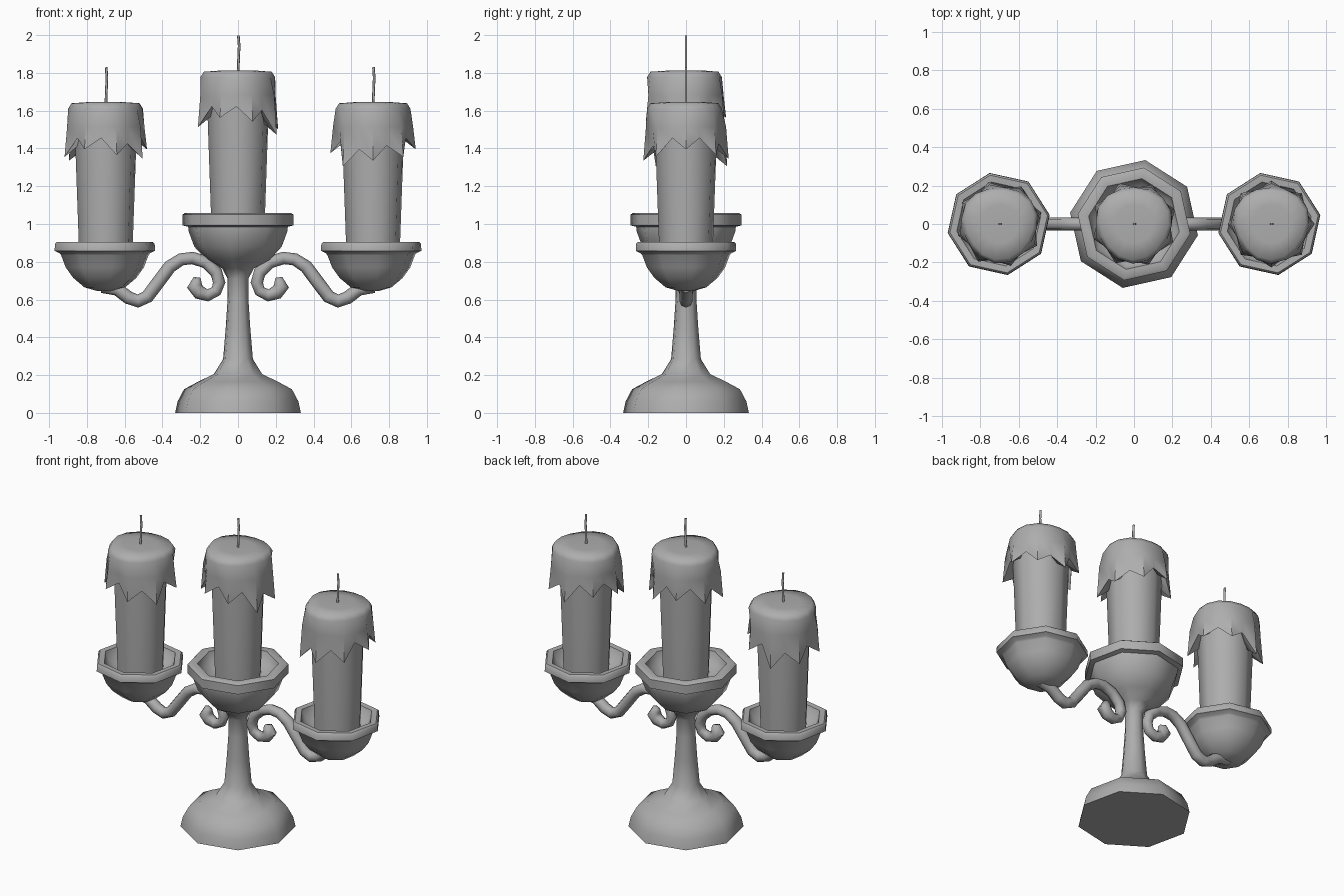
import bpy, bmesh, math
from mathutils import Vector

if "Cube" in bpy.data.objects:
    bpy.data.objects.remove(bpy.data.objects["Cube"], do_unlink=True)

grey = bpy.data.materials.new("plain_grey")
grey.use_nodes = True
grey.diffuse_color = (0.42, 0.42, 0.42, 1)
grey.node_tree.nodes["Principled BSDF"].inputs["Base Color"].default_value = (0.42, 0.42, 0.42, 1)


def loft(name, rings, location=(0, 0, 0), sharp=50):
    """Skin a list of equal rings of points and close both ends."""
    bm = bmesh.new()
    loops = [[bm.verts.new(p) for p in ring] for ring in rings]
    n = len(loops[0])
    for a, b in zip(loops, loops[1:]):
        for i in range(n):
            j = (i + 1) % n
            bm.faces.new((a[i], a[j], b[j], b[i]))
    bm.faces.new(loops[0][::-1])
    bm.faces.new(loops[-1])
    bmesh.ops.recalc_face_normals(bm, faces=bm.faces)
    mesh = bpy.data.meshes.new(name)
    bm.to_mesh(mesh)
    bm.free()
    mesh.materials.append(grey)
    obj = bpy.data.objects.new(name, mesh)
    obj.location = location
    bpy.context.collection.objects.link(obj)
    bpy.ops.object.select_all(action='DESELECT')
    obj.select_set(True)
    bpy.context.view_layer.objects.active = obj
    bpy.ops.object.shade_smooth_by_angle(angle=math.radians(sharp))
    return obj


def circle(r, z, turn, n=8):
    return [(r * math.cos(turn + math.tau * i / n),
             r * math.sin(turn + math.tau * i / n), z) for i in range(n)]


def lathe(name, profile, turn, x=0):
    return loft(name, [circle(r, z, math.radians(turn)) for r, z in profile], (x, 0, 0))


def tube(name, path, radii, sides, side=1):
    """Sweep a ring along a path that lies in the xz plane."""
    pts = [Vector((side * x, 0, z)) for x, z in path]
    rings = []
    for i, p in enumerate(pts):
        t = (pts[min(i + 1, len(pts) - 1)] - pts[max(i - 1, 0)]).normalized()
        across = Vector((t.z, 0, -t.x))
        rings.append([p + radii[i] * (across * math.cos(a) + Vector((0, math.sin(a), 0)))
                      for a in [math.tau * k / sides for k in range(sides)]])
    return loft(name, rings, sharp=65)


# Wax drips: a cap whose skirt hangs in tongues of different length
DRIPS = (0.27, 0.34, 0.31, 0.29, 0.25, 0.28, 0.3, 0.25)


def wax(name, x, top, turn):
    n = 2 * len(DRIPS)
    rings = [[] for _ in range(6)]
    for i in range(n):
        a = math.radians(turn) + math.tau * i / n
        tongue = i % 2 == 0
        k = i // 2
        drop = DRIPS[k] if tongue else min(DRIPS[k], DRIPS[(k + 1) % 8]) - 0.06
        wave = 0.008 * math.sin(3 * a)
        flare = 0.226 if tongue else 0.188
        spec = ((0.1, 0), (0.18 + wave, 0.006), (0.198 + wave, 0.035),
                (0.212 if tongue else 0.193, 0.13), (flare, drop),
                (0.15, drop - 0.06))
        for ring, (r, d) in zip(rings, spec):
            ring.append((r * math.cos(a), r * math.sin(a), top - d))
    return loft(name, rings, (x, 0, 0), 55)


def candle(name, x, bottom, top, turn, drip_turn):
    lathe(name + "_candle", ((0.142, bottom), (0.165, top - 0.2), (0.165, top - 0.03)), turn, x)
    wax(name + "_wax_drips", x, top, drip_turn)
    wick = ((x, top - 0.02), (x + 0.003, top + 0.06),
            (x + 0.006, top + 0.13), (x + 0.002, top + 0.185))
    tube(name + "_wick", wick, [0.007] * 4, 6)


# Foot, stem and central cup
lathe("stem_and_cup", (
    (0.338, 0), (0.325, 0.06), (0.29, 0.125), (0.215, 0.165), (0.13, 0.205), (0.08, 0.285),
    (0.066, 0.45), (0.056, 0.6), (0.056, 0.71), (0.085, 0.765), (0.17, 0.81), (0.235, 0.88),
    (0.265, 0.96), (0.268, 0.985), (0.298, 0.993), (0.298, 1.05), (0.285, 1.058),
    (0.24, 1.055), (0.222, 1.0), (0.14, 0.965)), -10)
candle("middle", 0, 0.96, 1.812, 10, 290)

# Side cups, candles and scrolled arms
CUP = ((0.04, 0.645), (0.11, 0.665), (0.17, 0.715), (0.21, 0.77), (0.235, 0.835),
       (0.243, 0.845), (0.27, 0.858), (0.268, 0.895), (0.258, 0.905), (0.222, 0.903),
       (0.2, 0.85), (0.13, 0.815))
ARM = ((0.72, 0.67), (0.64, 0.655), (0.58, 0.61), (0.53, 0.592), (0.48, 0.615), (0.42, 0.695),
       (0.36, 0.775), (0.3, 0.813), (0.24, 0.82), (0.17, 0.797), (0.115, 0.745),
       (0.1, 0.69), (0.115, 0.645), (0.16, 0.622), (0.205, 0.638), (0.228, 0.668),
       (0.212, 0.697), (0.195, 0.7))
ARM_RADII = [0.035] * 7 + [0.033] * 5 + [0.03, 0.032, 0.038, 0.042, 0.032, 0.015]
for word, side, drip_turn in (("left", 1, 180), ("right", -1, 60)):
    lathe(word + "_cup", CUP, 10, side * 0.705)
    tube(word + "_arm", ARM, ARM_RADII, 8, side)
    candle(word, 0.715 if side > 0 else -0.7, 0.81, 1.645, 10, drip_turn)
